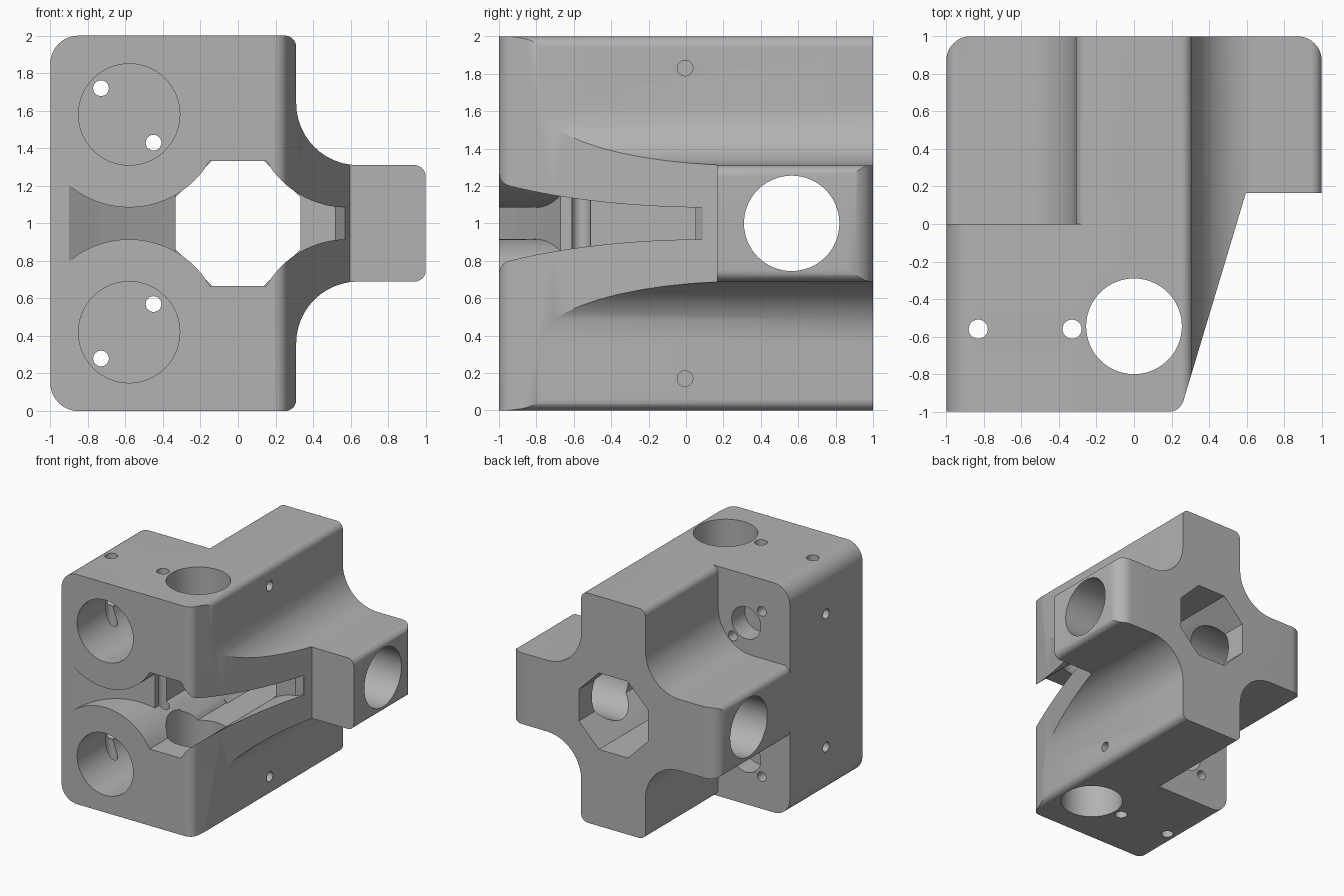
import bpy, bmesh, math
from mathutils import Vector

if "Cube" in bpy.data.objects:
    bpy.data.objects.remove(bpy.data.objects["Cube"], do_unlink=True)

grey = bpy.data.materials.new("plain_grey")
grey.use_nodes = True
colour = (0.45, 0.45, 0.45, 1)
grey.diffuse_color = colour
grey.node_tree.nodes["Principled BSDF"].inputs["Base Color"].default_value = colour


def rounded(corners, steps=12):
    """Polygon from (a, b, radius) corners, each replaced by an arc."""
    out = []
    for i, (a, b, r) in enumerate(corners):
        p = Vector((a, b))
        if r == 0:
            out.append(p)
            continue
        u = (Vector(corners[i - 1][:2]) - p).normalized()
        v = (Vector(corners[(i + 1) % len(corners)][:2]) - p).normalized()
        half = u.angle(v) / 2
        centre = p + (u + v).normalized() * (r / math.sin(half))
        start = p + u * (r / math.tan(half)) - centre
        end = p + v * (r / math.tan(half)) - centre
        sweep = start.angle_signed(end)
        for k in range(steps + 1):
            t = -sweep * k / steps
            c, s = math.cos(t), math.sin(t)
            out.append(centre + Vector((c * start.x - s * start.y, s * start.x + c * start.y)))
    return out


def circle(a, b, r, n=64, turn=0.0):
    return [Vector((a + r * math.cos(turn + math.tau * k / n),
                    b + r * math.sin(turn + math.tau * k / n))) for k in range(n)]


def prism(name, profile, axis, lo, hi):
    """Extrude a flat profile along the named axis."""
    place = {"x": lambda p, d: (d, p.x, p.y),
             "y": lambda p, d: (p.x, d, p.y),
             "z": lambda p, d: (p.x, p.y, d)}[axis]
    bm = bmesh.new()
    n = len(profile)
    low = [bm.verts.new(place(p, lo)) for p in profile]
    top = [bm.verts.new(place(p, hi)) for p in profile]
    bm.faces.new(low)
    bm.faces.new(top)
    for i in range(n):
        j = (i + 1) % n
        bm.faces.new((low[i], low[j], top[j], top[i]))
    bmesh.ops.recalc_face_normals(bm, faces=bm.faces)
    mesh = bpy.data.meshes.new(name)
    bm.to_mesh(mesh)
    bm.free()
    mesh.materials.append(grey)
    ob = bpy.data.objects.new(name, mesh)
    bpy.context.collection.objects.link(ob)
    return ob


def combine(target, tool, operation="DIFFERENCE"):
    mod = target.modifiers.new("combine", "BOOLEAN")
    mod.operation, mod.solver, mod.object = operation, "EXACT", tool
    bpy.context.view_layer.objects.active = target
    bpy.ops.object.modifier_apply(modifier=mod.name)
    bpy.data.objects.remove(tool, do_unlink=True)


# Cross-shaped body with rounded arm ends and filleted inner corners
w, e, f = 0.31, 0.06, 0.33
quarter = [(1, w, e), (w, w, f), (w, 1, e)]
cross = []
for k in range(4):
    for a, b, r in quarter:
        for _ in range(k):
            a, b = -b, a
        cross.append((a, b + 1, r))
body = prism("bracket_body", rounded(cross), "y", -1, 1)

# Tall front block on the right-hand side
block = [(-1, 0, 0.15), (0, 0, 0), (0, 2, 0), (-1, 2, 0.15)]
combine(body, prism("front_block", rounded(block), "y", -1, 0), "UNION")

# Plan outline: slanted flank, stepped arm, rounded rear corners
plan = [(-1.1, -1.1, 0), (-1.1, 0.5, 0), (-1, 0.5, 0), (-1, 1, 0.13), (1, 1, 0.13),
        (1, 0.165, 0), (0.596, 0.165, 0), (0.246, -1, 0.08), (-1, -1, 0), (-1, -1.1, 0)]
combine(body, prism("plan_outline", rounded(plan), "z", -0.1, 2.1), "INTERSECT")

# Front throat, pinched by four round shoulders
throat_plan = [(-0.9, -1.2), (-0.9, -1), (-0.75, -0.9), (-0.58, -0.8), (-0.333, -0.67),
               (-0.333, 0.05), (0.333, 0.05), (0.52, 0.05), (0.57, 0.09), (0.8, 0.09), (0.8, -1.2)]
throat = prism("throat_cutter", [Vector(p) for p in throat_plan], "z", 0.667, 1.333)
for x in (-0.58, 0.58):
    for z in (0.42, 1.58):
        combine(throat, prism("shoulder", circle(x, z, 0.495, 96), "y", -1.5, 0.5))
combine(body, throat)

# Octagonal rear passage
apothem = 0.333
octagon = circle(0, 1, apothem / math.cos(math.pi / 8), 8, math.pi / 8)
combine(body, prism("passage_cutter", octagon, "y", -0.45, 1.1))


def drill(axis, a, b, r, lo, hi):
    combine(body, prism("drill", circle(a, b, r, 64 if r > 0.1 else 24), axis, lo, hi))


# Large crossing holes: vertical at the front, sideways at the rear
drill("z", 0, -0.545, 0.255, -0.1, 2.1)
drill("x", 0.565, 1, 0.255, -1.1, 1.1)

# Vertical pin holes
for x in (-0.83, -0.33):
    drill("z", x, -0.56, 0.051, -0.1, 2.1)

# Paired front bores with rear openings, bolt holes and side screws
for s in (-1, 1):
    z = 1 + s * 0.58
    drill("y", -0.58, z, 0.27, -1.1, -0.25)
    drill("y", -0.58, z, 0.14, -0.18, 0.1)
    drill("y", -0.73, 1 + s * 0.72, 0.042, -0.4, 0.04)
    drill("y", -0.45, 1 + s * 0.43, 0.042, -0.4, 0.04)
    drill("x", -0.5, z, 0.042, -1.1, -0.7)
    drill("x", -0.005, 1 + s * 0.83, 0.042, 0.0, 0.4)

# Smooth curved walls, keep crisp edges
bpy.ops.object.select_all(action="DESELECT")
body.select_set(True)
bpy.context.view_layer.objects.active = body
bpy.ops.object.shade_smooth_by_angle(angle=math.radians(30))
